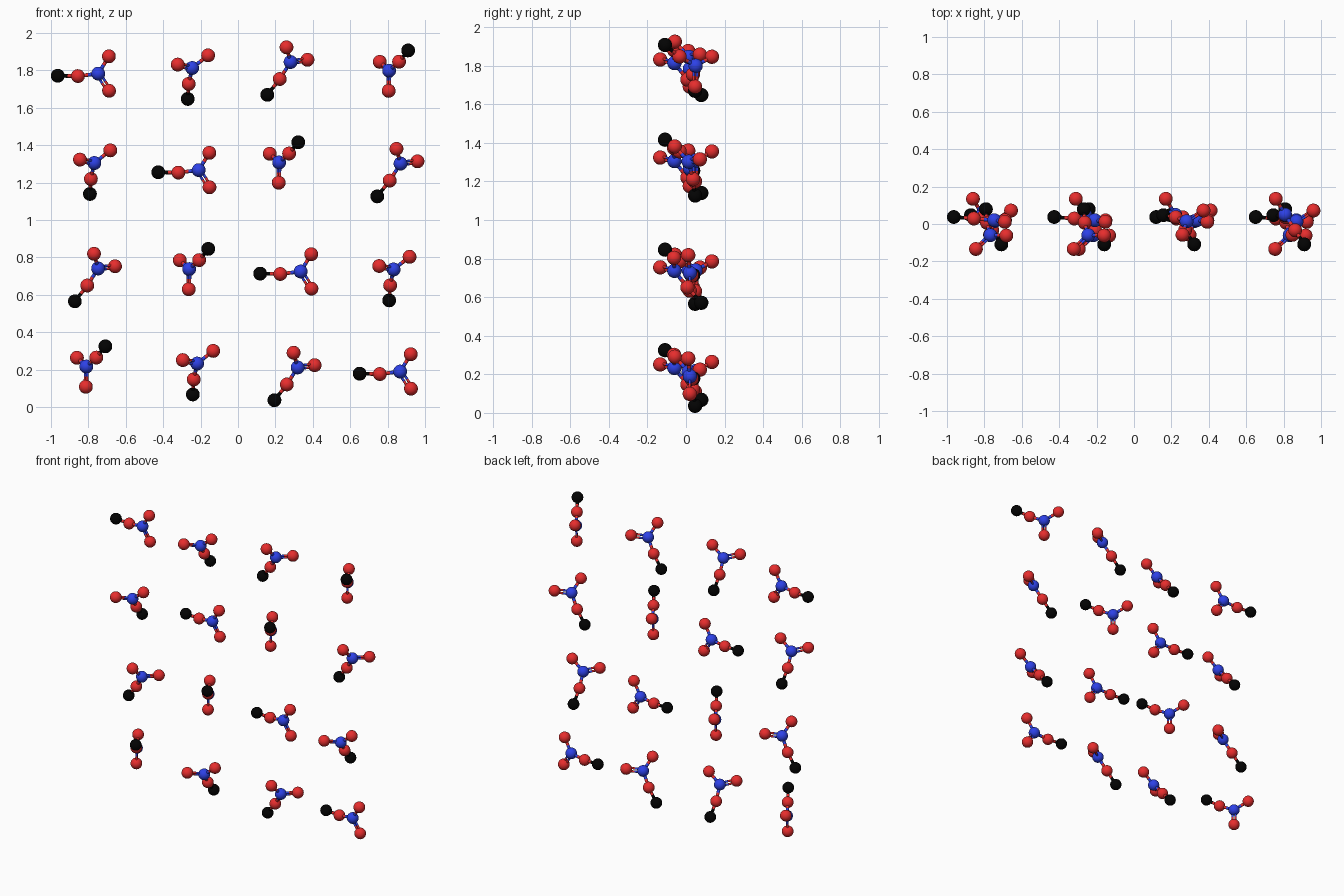
import bpy
import bmesh
from mathutils import Matrix, Vector

cube = bpy.data.objects.get("Cube")
if cube:
    bpy.data.objects.remove(cube, do_unlink=True)


def make_material(name, rgb):
    mat = bpy.data.materials.new(name)
    mat.use_nodes = True
    colour = (*rgb, 1.0)
    mat.diffuse_color = colour
    mat.node_tree.nodes["Principled BSDF"].inputs["Base Color"].default_value = colour
    return mat


RED = make_material("oxygen red", (0.9, 0.03, 0.03))
BLUE = make_material("nitrogen blue", (0.03, 0.06, 0.9))
BLACK = make_material("hydrogen black", (0.001, 0.001, 0.001))

ATOM_RADIUS = 0.037
SINGLE_RADIUS = 0.010
DOUBLE_RADIUS = 0.007
DOUBLE_OFFSET = 0.010


def finish_mesh(bm, name, materials):
    for face in bm.faces:
        face.smooth = True
    mesh = bpy.data.meshes.new(name)
    bm.to_mesh(mesh)
    bm.free()
    for mat in materials:
        mesh.materials.append(mat)
    return mesh


def ball(name, centre, mat):
    bm = bmesh.new()
    bmesh.ops.create_uvsphere(bm, u_segments=24, v_segments=14, radius=ATOM_RADIUS,
                              matrix=Matrix.Translation(centre))
    return finish_mesh(bm, name, [mat])


def bond(name, start, end, mats, offsets=(0,), radius=SINGLE_RADIUS):
    """Rods between two atoms, each half taking the colour of its own atom."""
    bm = bmesh.new()
    axis = end - start
    side = axis.cross(Vector((0, 0, 1))).normalized()
    turn = axis.to_track_quat("Z", "Y").to_matrix().to_4x4()
    for offset in offsets:
        for half in (0, 1):
            old = set(bm.faces)
            centre = start + axis * (0.25 + half / 2) + side * offset
            bmesh.ops.create_cone(bm, segments=12, radius1=radius, radius2=radius,
                                  depth=axis.length / 2,
                                  matrix=Matrix.Translation(centre) @ turn)
            for face in set(bm.faces) - old:
                face.material_index = half
    return finish_mesh(bm, name, mats)


# Flat molecule in its own plane, nitrogen at the origin
nitrogen = Vector((0, 0, 0))
hydroxyl = Vector((-0.110, 0, 0))
hydrogen = Vector((-0.217, 0.015, 0))
upper = Vector((0.068, 0.085, 0))
lower = Vector((0.046, -0.098, 0))

parts = [
    ball("nitrogen_atom", nitrogen, BLUE),
    ball("hydroxyl_oxygen_atom", hydroxyl, RED),
    ball("upper_oxygen_atom", upper, RED),
    ball("lower_oxygen_atom", lower, RED),
    ball("hydrogen_atom", hydrogen, BLACK),
    bond("hydroxyl_bond", nitrogen, hydroxyl, [BLUE, RED]),
    bond("upper_bond", nitrogen, upper, [BLUE, RED]),
    bond("hydrogen_bond", hydroxyl, hydrogen, [RED, BLACK]),
    bond("double_bond", nitrogen, lower, [BLUE, RED],
         (-DOUBLE_OFFSET, DOUBLE_OFFSET), DOUBLE_RADIUS),
]


def pose(to_hydroxyl, to_upper):
    u = -Vector(to_hydroxyl).normalized()
    w = u.cross(Vector(to_upper)).normalized()
    v = w.cross(u)
    return Matrix((u, v, w)).transposed().to_4x4()


# Four poses: directions to two oxygens, then depth of the nitrogen
poses = {
    "level": (pose((-20.5, 1.7, -2.5), (11, -1.6, 17)), 0.02),
    "hanging": (pose((-3.5, 12.6, -16), (15.5, -1, 13)), -0.06),
    "leaning": (pose((-10.5, 4, -16.5), (-4.5, -13.6, 14.5)), 0.014),
    "raised": (pose((10, -15.7, 9), (-9.5, 16, 8.5)), 0.05),
}

# Nitrogen positions (x, z) of each pose across the grid
layout = {
    "level": [(-0.747, 1.783), (-0.21, 1.267), (0.335, 0.725), (0.867, 0.19)],
    "hanging": [(-0.245, 1.813), (-0.768, 1.305), (0.832, 0.736), (-0.218, 0.233)],
    "leaning": [(0.281, 1.845), (0.869, 1.302), (-0.748, 0.741), (0.319, 0.212)],
    "raised": [(0.808, 1.799), (0.22, 1.308), (-0.261, 0.738), (-0.811, 0.217)],
}

for kind, spots in layout.items():
    rotation, depth = poses[kind]
    for row, (x, z) in enumerate(spots, 1):
        place = Matrix.Translation((x, depth, z)) @ rotation
        for mesh in parts:
            obj = bpy.data.objects.new(f"{kind}_{row}_{mesh.name}", mesh)
            obj.matrix_world = place
            bpy.context.scene.collection.objects.link(obj)
